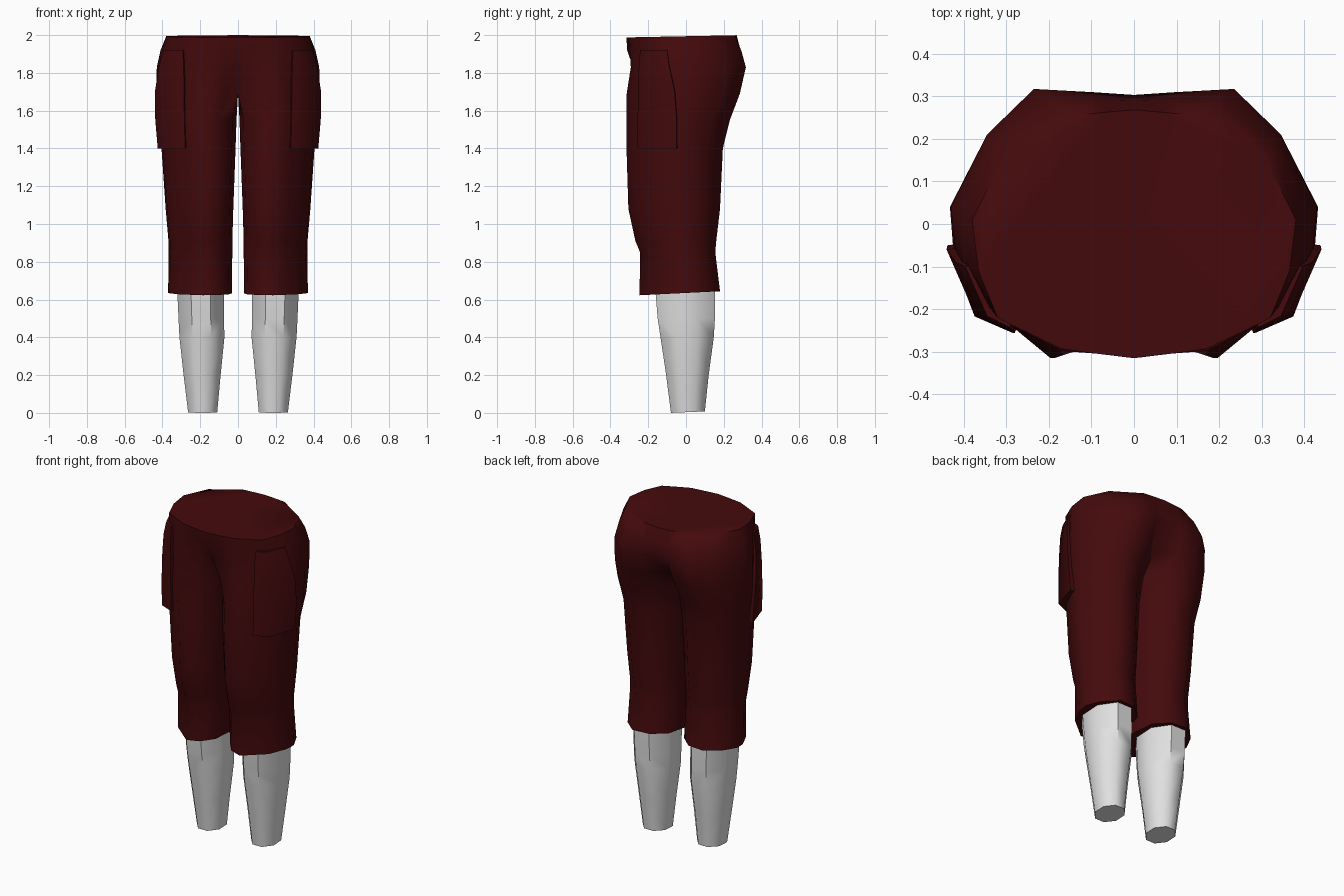
import bpy, bmesh, math

if "Cube" in bpy.data.objects:
    bpy.data.objects.remove(bpy.data.objects["Cube"])


def material(name, rgb):
    m = bpy.data.materials.new(name)
    m.diffuse_color = (*rgb, 1)
    m.use_nodes = True
    m.node_tree.nodes["Principled BSDF"].inputs["Base Color"].default_value = m.diffuse_color
    return m


RED = material("dark red cloth", (0.058, 0.003, 0.0037))
PALE = material("pale grey", (0.75, 0.75, 0.75))


def loft(name, rings, mat, angle=45, closed=True):
    """Skin rings listed from top to bottom, cap both ends, mirror in x."""
    bm = bmesh.new()
    rows = [[bm.verts.new(p) for p in ring] for ring in rings]
    n = len(rows[0])
    for a, b in zip(rows, rows[1:]):
        for i in range(n if closed else n - 1):
            j = (i + 1) % n
            quad = (a[i], b[i], b[j], a[j])
            # leave out walls lying on the mirror plane
            if max(abs(v.co.x) for v in quad) > 1e-4:
                bm.faces.new(quad)
    bm.faces.new(rows[0])
    bm.faces.new(rows[-1][::-1])
    bmesh.ops.recalc_face_normals(bm, faces=bm.faces)
    me = bpy.data.meshes.new(name)
    bm.to_mesh(me)
    bm.free()
    me.materials.append(mat)
    ob = bpy.data.objects.new(name, me)
    bpy.context.collection.objects.link(ob)
    bpy.ops.object.select_all(action='DESELECT')
    ob.select_set(True)
    bpy.context.view_layer.objects.active = ob
    bpy.ops.object.shade_smooth_by_angle(angle=math.radians(angle))
    mod = ob.modifiers.new("mirror", 'MIRROR')
    mod.merge_threshold = 0.0005
    return ob


# Pelvis half sections, from front centre round the outside to back centre
WAIST = [(0, -.315), (.09, -.304), (.17, -.293), (.26, -.25), (.32, -.22), (.365, -.11),
         (.38, .01), (.31, .15), (.14, .255), (.07, .262), (0, .268), (0, 0)]
HIP = [(0, -.265), (.08, -.28), (.18, -.292), (.27, -.247), (.35, -.182), (.42, -.06),
       (.43, .04), (.345, .21), (.235, .317), (.09, .309), (0, .303), (0, 0)]
CROTCH = [(0, -.15), (.06, -.26), (.185, -.314), (.27, -.246), (.345, -.176), (.425, -.05),
          (.432, .04), (.35, .20), (.235, .285), (.1, .268), (0, .16), (0, 0)]
# Unit section of one trouser leg, same point order
LEG = [(-.9, -.55), (-.55, -.88), (-.1, -1), (.31, -.74), (.66, -.52), (.95, -.05),
       (1, .25), (.75, .65), (.25, 1), (-.4, .95), (-.88, .6), (-1, 0)]


def level(section, z, tilt=0.0):
    return [(x, y, z + tilt * y) for x, y in section]


def blend(a, b, t):
    return [(p[0] + (q[0] - p[0]) * t, p[1] + (q[1] - p[1]) * t) for p, q in zip(a, b)]


def leg_section(x0, x1, y0, y1):
    cx, rx, cy, ry = (x0 + x1) / 2, (x1 - x0) / 2, (y0 + y1) / 2, (y1 - y0) / 2
    return [(cx + u * rx, cy + v * ry) for u, v in LEG]


upper = blend(WAIST, HIP, .6)
upper[0], upper[2] = (0, -.312), (.17, -.298)
rings = [level(WAIST, 1.994, .02), level(upper, 1.92), level(HIP, 1.83), level(CROTCH, 1.69)]
# z, inner x, outer x, front y, back y
for z, x0, x1, y0, y1 in [(1.55, .008, .428, -.314, .232), (1.40, .013, .405, -.315, .195),
                          (1.08, .025, .383, -.305, .18), (.91, .03, .368, -.268, .16),
                          (.85, .03, .367, -.243, .155)]:
    rings.append(level(leg_section(x0, x1, y0, y1), z))
rings.append(level(leg_section(.033, .37, -.246, .18), .635, .05))
loft("shorts", rings, RED, 60)

# Side cargo pockets wrapping the outer front corner, tapering into the hip
pocket = []
for z, front, corner, back in [(1.92, (.292, -.243), (.345, -.216), (.396, -.10)),
                               (1.84, (.288, -.25), (.363, -.214), (.418, -.09)),
                               (1.70, (.286, -.254), (.372, -.215), (.44, -.06)),
                               (1.55, (.284, -.256), (.374, -.217), (.438, -.05)),
                               (1.40, (.28, -.256), (.372, -.217), (.425, -.05))]:
    inner_front = (front[0] - .012, front[1] + .03)
    inner_back = (back[0] - .035, back[1] + .005)
    pocket.append(level([inner_front, front, corner, back, inner_back], z))
loft("side_pocket", pocket, RED, 50, closed=False)

# Bare shins
SIDES = 8
shins = []
for z, x0, x1, y0, y1 in [(.66, .075, .322, -.163, .155), (.50, .074, .315, -.15, .153),
                          (.40, .072, .31, -.135, .147), (.20, .092, .288, -.105, .12),
                          (.004, .11, .264, -.08, .10)]:
    ring = []
    for i in range(SIDES):
        a = 2 * math.pi * (i + .5) / SIDES
        k = math.cos(math.pi / SIDES)
        ring.append(((x0 + x1) / 2 + (x1 - x0) / 2 * math.cos(a) / k,
                     (y0 + y1) / 2 + (y1 - y0) / 2 * math.sin(a) / k,
                     z + (.004 * math.sin(a) if z < .1 else 0)))
    shins.append(ring)
loft("shin", shins, PALE, 50)
